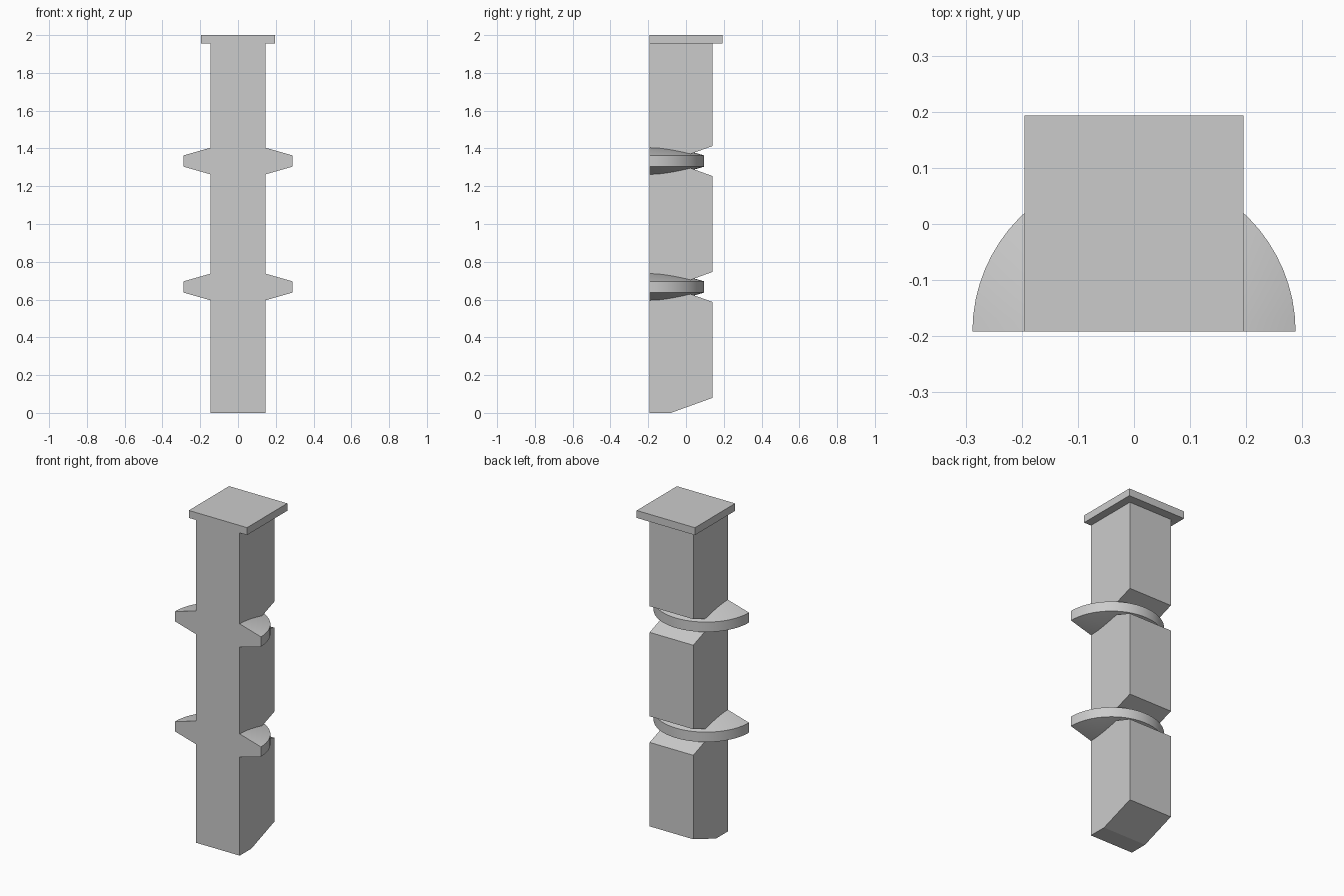
import bpy
import bmesh
from math import cos, sin, pi

if "Cube" in bpy.data.objects:
    bpy.data.objects.remove(bpy.data.objects["Cube"])

grey = bpy.data.materials.new("plain_grey")
grey.use_nodes = True
grey.diffuse_color = (0.6, 0.6, 0.6, 1)
grey.node_tree.nodes["Principled BSDF"].inputs["Base Color"].default_value = (0.6, 0.6, 0.6, 1)

FRONT, BACK = -0.192, 0.139
FLANGE_HEIGHTS = (2 / 3, 4 / 3)


def finish(name, bm, smooth=False):
    bmesh.ops.recalc_face_normals(bm, faces=bm.faces)
    mesh = bpy.data.meshes.new(name)
    bm.to_mesh(mesh)
    bm.free()
    mesh.materials.append(grey)
    obj = bpy.data.objects.new(name, mesh)
    bpy.context.collection.objects.link(obj)
    if smooth:
        bpy.ops.object.select_all(action='DESELECT')
        obj.select_set(True)
        bpy.context.view_layer.objects.active = obj
        bpy.ops.object.shade_smooth_by_angle(angle=0.4)
    return obj


def extrude_side_profile(name, points, half_width):
    """Extrude a (y, z) outline across x."""
    bm = bmesh.new()
    face = bm.faces.new([bm.verts.new((-half_width, y, z)) for y, z in points])
    side = bmesh.ops.extrude_face_region(bm, geom=[face])["geom"]
    verts = [v for v in side if isinstance(v, bmesh.types.BMVert)]
    bmesh.ops.translate(bm, verts=verts, vec=(2 * half_width, 0, 0))
    return finish(name, bm)


# Post: flat front, sloped foot and a V notch behind each flange
NOTCH_Y, NOTCH_HALF = -0.08, 0.079
outline = [(FRONT, 0), (NOTCH_Y, 0), (BACK, NOTCH_HALF)]
for z in FLANGE_HEIGHTS:
    outline += [(BACK, z - NOTCH_HALF), (NOTCH_Y, z), (BACK, z + NOTCH_HALF)]
outline += [(BACK, 1.955), (FRONT, 1.955)]
extrude_side_profile("post", outline, 0.146)

# Cap plate, flush with the front of the post
extrude_side_profile("cap_plate", [(FRONT, 1.955), (0.193, 1.955), (0.193, 2), (FRONT, 2)], 0.195)


# Flanges: half discs tapering from the axis to a thin rim
def half_flange(name, height, radius=0.288, rim=0.03, hub=0.112, steps=32):
    bm = bmesh.new()
    profile = [(0, -hub), (radius, -rim), (radius, rim), (0, hub)]
    verts = [bm.verts.new((r, FRONT, height + z)) for r, z in profile]
    edges = [bm.edges.new(pair) for pair in zip(verts, verts[1:])]
    bmesh.ops.spin(bm, geom=verts + edges, cent=(0, FRONT, height), axis=(0, 0, 1),
                   angle=pi, steps=steps)
    bmesh.ops.remove_doubles(bm, verts=bm.verts, dist=0.0001)
    # Close the flat front
    border = [e for e in bm.edges if e.is_boundary]
    bmesh.ops.contextual_create(bm, geom=border)
    finish(name, bm, smooth=True)


for label, z in zip(("lower", "upper"), FLANGE_HEIGHTS):
    half_flange(label + "_flange", z)
